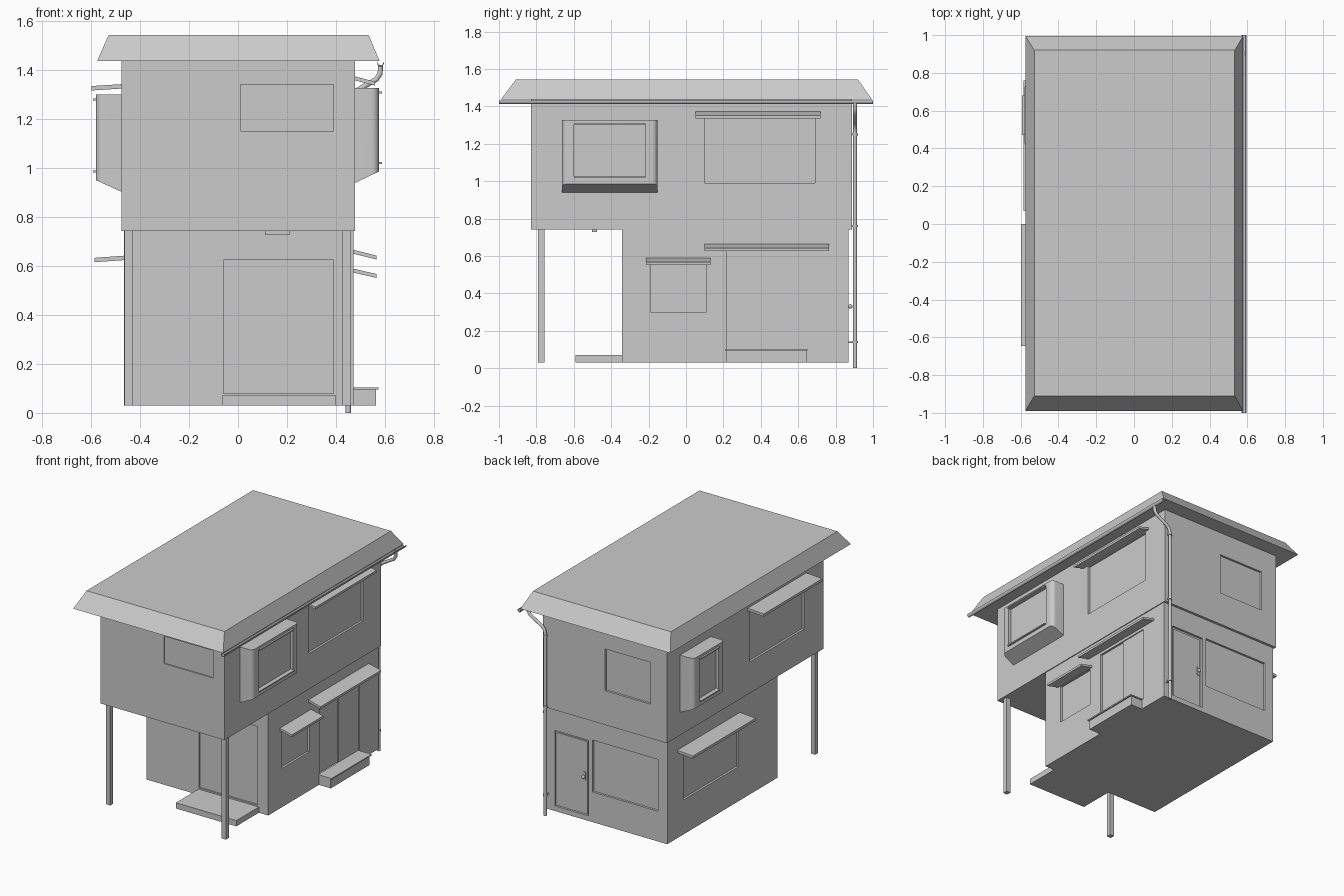
import bpy, bmesh, math
from mathutils import Vector

cube = bpy.data.objects.get("Cube")
if cube:
    bpy.data.objects.remove(cube, do_unlink=True)

# Single plain colour
grey = bpy.data.materials.new("plain grey")
grey.use_nodes = True
grey.diffuse_color = (0.6, 0.6, 0.6, 1)
grey.node_tree.nodes["Principled BSDF"].inputs["Base Color"].default_value = (0.6, 0.6, 0.6, 1)


def add_object(name, bm):
    bmesh.ops.recalc_face_normals(bm, faces=bm.faces)
    mesh = bpy.data.meshes.new(name)
    bm.to_mesh(mesh)
    bm.free()
    mesh.materials.append(grey)
    obj = bpy.data.objects.new(name, mesh)
    bpy.context.collection.objects.link(obj)
    return obj


def prism(name, profile, y0, y1):
    """Extrude a closed x-z profile along y."""
    bm = bmesh.new()
    face = bm.faces.new([bm.verts.new((x, y0, z)) for x, z in profile])
    out = bmesh.ops.extrude_face_region(bm, geom=[face])
    moved = [v for v in out["geom"] if isinstance(v, bmesh.types.BMVert)]
    bmesh.ops.translate(bm, verts=moved, vec=(0, y1 - y0, 0))
    return add_object(name, bm)


def box(name, x0, x1, y0, y1, z0, z1):
    return prism(name, [(x0, z0), (x1, z0), (x1, z1), (x0, z1)], y0, y1)


def cut(obj, cutter):
    """Subtract the cutter and discard it."""
    mod = obj.modifiers.new("recess", 'BOOLEAN')
    mod.operation = 'DIFFERENCE'
    mod.solver = 'EXACT'
    mod.object = cutter
    bpy.context.view_layer.objects.active = obj
    bpy.context.view_layer.update()
    bpy.ops.object.modifier_apply(modifier=mod.name)
    bpy.data.objects.remove(cutter, do_unlink=True)


def recess_x(obj, wall, y0, y1, z0, z1, d=0.015):
    cut(obj, box("cutter", wall - d, wall + d, y0, y1, z0, z1))


def recess_y(obj, wall, x0, x1, z0, z1, d=0.015):
    cut(obj, box("cutter", x0, x1, wall - d, wall + d, z0, z1))


# Storeys
LX, RX = -0.475, 0.478
upper = box("upper_storey", LX, RX, -0.83, 0.888, 0.742, 1.436)
lower = box("lower_storey", -0.465, 0.472, -0.342, 0.87, 0.03, 0.742)

# Window and door recesses of the upper storey
recess_x(upper, RX, 0.10, 0.69, 0.99, 1.35)
recess_x(upper, LX, -0.62, -0.02, 0.96, 1.32)
recess_y(upper, 0.888, -0.35, 0.0, 0.98, 1.27)
recess_y(upper, -0.83, 0.01, 0.39, 1.15, 1.34, 0.008)

# Window and door recesses of the lower storey
recess_x(lower, 0.472, -0.19, 0.11, 0.30, 0.57)
recess_x(lower, 0.472, 0.22, 0.66, 0.10, 0.63)
recess_x(lower, -0.465, 0.09, 0.69, 0.27, 0.62)
recess_y(lower, 0.87, 0.14, 0.40, 0.065, 0.59)
recess_y(lower, 0.87, -0.395, 0.11, 0.24, 0.60)
recess_y(lower, -0.342, -0.06, 0.39, 0.08, 0.625, 0.01)

# Door leaf on the back and sliding panel on the right
box("back_door_leaf", 0.155, 0.385, 0.853, 0.862, 0.07, 0.575)
box("sliding_door_panel", 0.455, 0.465, 0.44, 0.66, 0.10, 0.63)

# Door handle
bm = bmesh.new()
bmesh.ops.create_uvsphere(bm, u_segments=12, v_segments=8, radius=0.012)
bmesh.ops.translate(bm, verts=bm.verts, vec=(0.175, 0.878, 0.33))
knob = add_object("door_handle", bm)
knob.data.shade_smooth()
box("handle_plate", 0.167, 0.183, 0.86, 0.867, 0.30, 0.36)

# Hipped roof slab with sloping edges
roof = box("roof", -0.575, 0.578, -0.99, 0.995, 1.436, 1.543)
for v in roof.data.vertices:
    if v.co.z > 1.5:
        v.co.x += 0.047 if v.co.x < 0 else -0.045
        v.co.y += 0.08 if v.co.y < 0 else -0.075

# Front posts, porch slab and porch lamp
for side, x in (("right", -0.463), ("left", 0.427)):
    box("post_" + side, x, x + 0.033, -0.79, -0.757, 0.03, 0.745)
box("porch_slab", -0.065, 0.40, -0.59, -0.34, 0.03, 0.07)
box("porch_lamp", 0.11, 0.21, -0.502, -0.475, 0.727, 0.745)

# Side step
box("side_step", 0.47, 0.563, 0.215, 0.643, 0.03, 0.097)
box("side_step_top", 0.47, 0.573, 0.208, 0.65, 0.095, 0.104)


# Awnings
def awning(name, wall, tip, y0, y1, z_wall, z_tip, thick=0.016):
    prism(name, [(wall, z_wall), (tip, z_tip), (tip, z_tip - thick),
                 (wall, z_wall - thick)], y0, y1)


awning("awning_left_upper", 0.47, 0.56, 0.05, 0.72, 1.375, 1.352)
awning("awning_left_lower", 0.465, 0.565, 0.10, 0.765, 0.667, 0.642)
awning("awning_left_small", 0.465, 0.565, -0.215, 0.13, 0.59, 0.567)
awning("awning_right_upper", -0.47, -0.598, -0.645, 0.0, 1.342, 1.334, 0.018)
awning("awning_right_lower", -0.46, -0.585, 0.07, 0.76, 0.642, 0.633, 0.018)


# Bay windows with rounded outer uprights and a sloping base
def bay(name, wall, tip, y0, y1, z0, z1, slope):
    obj = prism(name, [(wall, z0), (tip, z0 + slope), (tip, z1), (wall, z1)], y0, y1)
    bm = bmesh.new()
    bm.from_mesh(obj.data)
    edges = [e for e in bm.edges
             if all(abs(v.co.x - tip) < 0.001 for v in e.verts)
             and abs(e.verts[0].co.y - e.verts[1].co.y) < 0.001]
    bmesh.ops.bevel(bm, geom=edges, offset=0.03, segments=5, profile=0.5, affect='EDGES')
    bm.to_mesh(obj.data)
    bm.free()
    a, b = y0 + 0.065, y1 - 0.065
    low, high = z0 + slope + 0.035, z1 - 0.02
    recess_x(obj, tip, a, b, low, high, 0.02)
    bpy.ops.object.select_all(action='DESELECT')
    obj.select_set(True)
    bpy.context.view_layer.objects.active = obj
    bpy.ops.object.shade_smooth_by_angle(angle=math.radians(35))
    # Thin rails above and below the opening
    out = tip + math.copysign(0.012, tip)
    inner = tip - math.copysign(0.018, tip)
    xs = sorted((inner, out))
    for part, z in (("sill", low), ("head", high)):
        box(name + "_" + part, xs[0], xs[1], a, b, z - 0.004, z + 0.004)


bay("bay_window_left", 0.47, 0.575, -0.663, -0.152, 0.935, 1.327, 0.05)
bay("bay_window_right", -0.47, -0.58, 0.405, 0.745, 0.90, 1.30, 0.05)

# Gutter as an open half round channel
arc = [math.pi + math.pi * i / 8 for i in range(9)]
ring = [(0.582 + 0.014 * math.cos(t), 1.43 + 0.018 * math.sin(t)) for t in arc]
ring += [(0.582 + 0.010 * math.cos(t), 1.43 + 0.014 * math.sin(t)) for t in reversed(arc)]
prism("gutter", ring, -1.0, 1.0)

# Downpipe with a swan neck, converted to a mesh
curve = bpy.data.curves.new("downpipe", 'CURVE')
curve.dimensions = '3D'
curve.bevel_depth = 0.011
curve.bevel_resolution = 3
curve.use_fill_caps = True
path = [(0.582, 1.42), (0.58, 1.385), (0.565, 1.362), (0.475, 1.31),
        (0.456, 1.29), (0.45, 1.26), (0.45, 0.0)]
spline = curve.splines.new('POLY')
spline.points.add(len(path) - 1)
for p, (x, z) in zip(spline.points, path):
    p.co = (x, 0.904, z, 1)
    p.radius = 1
spline.use_smooth = True
curve.materials.append(grey)
pipe = bpy.data.objects.new("downpipe", curve)
bpy.context.collection.objects.link(pipe)

# Pipe clips
for z in (0.14, 0.76, 1.25):
    bm = bmesh.new()
    bmesh.ops.create_cone(bm, cap_ends=True, segments=12, radius1=0.015,
                          radius2=0.015, depth=0.012)
    bmesh.ops.translate(bm, verts=bm.verts, vec=Vector((0.45, 0.904, z)))
    add_object("pipe_clip", bm)
    box("pipe_clip_arm", 0.446, 0.454, 0.865, 0.9, z - 0.004, z + 0.004)
